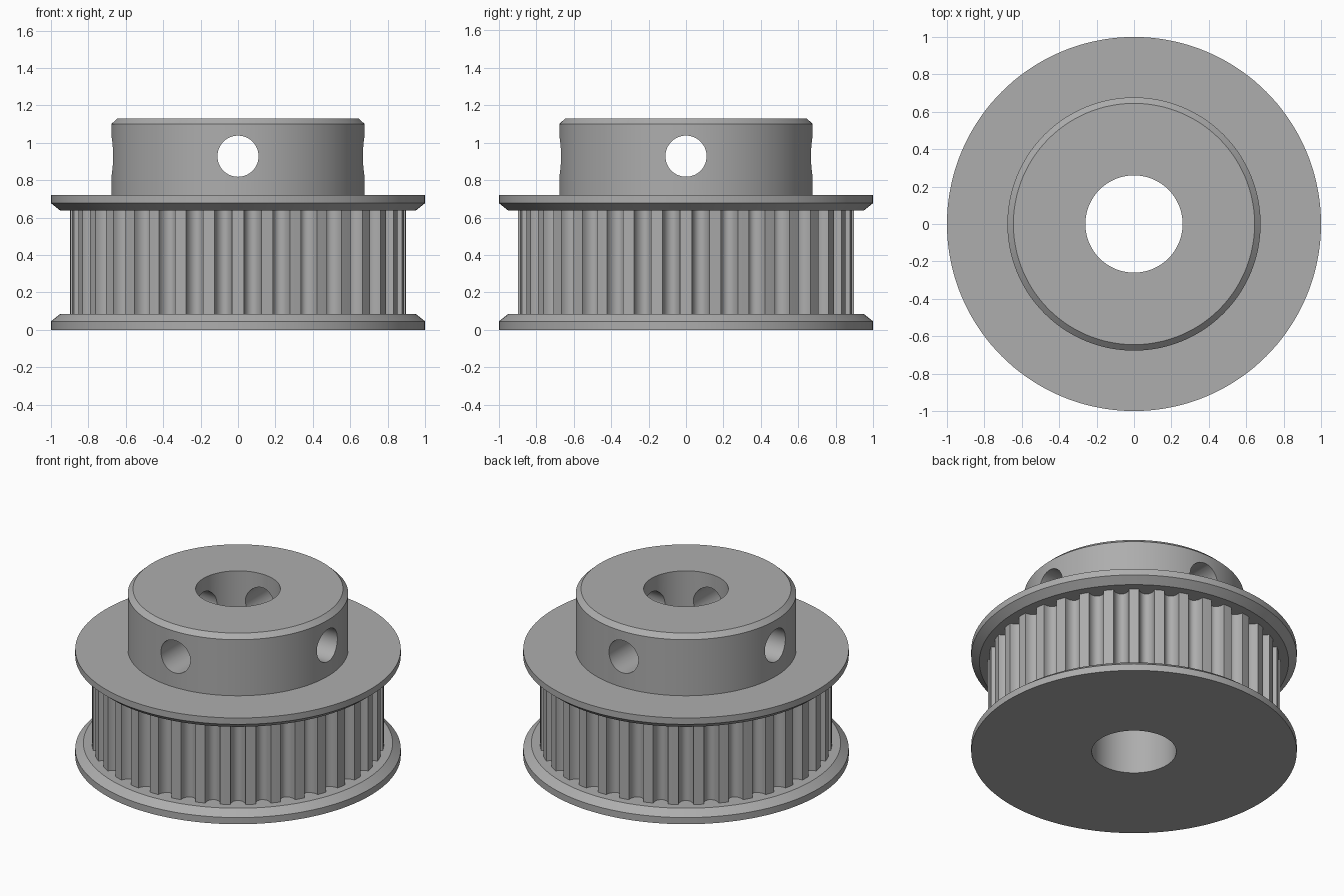
import bpy, bmesh
from math import pi, sin, cos, radians

if "Cube" in bpy.data.objects:
    bpy.data.objects.remove(bpy.data.objects["Cube"], do_unlink=True)

SEG = 144
BORE = 0.26
TEETH = 36
TOOTH_R, GROOVE_DEPTH, GROOVE_HALF = 0.897, 0.06, 0.047
FLANGE, FLANGE_LIP = 1.0, 0.95
DRUM_BOTTOM, DRUM_TOP = 0.085, 0.637

metal = bpy.data.materials.new("grey metal")
metal.use_nodes = True
GREY = (0.42, 0.42, 0.42, 1)
metal.diffuse_color = GREY
metal.node_tree.nodes["Principled BSDF"].inputs["Base Color"].default_value = GREY


def finish(name, bm):
    mesh = bpy.data.meshes.new(name)
    bm.to_mesh(mesh)
    bm.free()
    mesh.materials.append(metal)
    obj = bpy.data.objects.new(name, mesh)
    bpy.context.collection.objects.link(obj)
    return obj


def smooth(obj):
    bpy.ops.object.select_all(action='DESELECT')
    obj.select_set(True)
    bpy.context.view_layer.objects.active = obj
    bpy.ops.object.shade_smooth_by_angle(angle=radians(30))


def bridge(bm, low, high):
    for i in range(len(low)):
        j = (i + 1) % len(low)
        bm.faces.new((low[i], low[j], high[j], high[i]))


def circle(bm, r, z):
    return [bm.verts.new((r * cos(2 * pi * i / SEG), r * sin(2 * pi * i / SEG), z))
            for i in range(SEG)]


def lathe(name, profile):
    """Revolve a closed (radius, height) profile around z."""
    bm = bmesh.new()
    rings = [circle(bm, r, z) for r, z in profile]
    for k, ring in enumerate(rings):
        bridge(bm, ring, rings[(k + 1) % len(rings)])
    bmesh.ops.recalc_face_normals(bm, faces=bm.faces)
    return finish(name, bm)


# Bottom flange, bevelled towards the belt
bottom_flange = lathe("bottom_flange", [
    (BORE, 0), (FLANGE, 0), (FLANGE, 0.045), (FLANGE_LIP, DRUM_BOTTOM), (BORE, DRUM_BOTTOM)])

# Top flange and clamping hub in one turned piece
hub = lathe("hub_and_top_flange", [
    (BORE, DRUM_TOP), (FLANGE_LIP, DRUM_TOP), (FLANGE, 0.677), (FLANGE, 0.72),
    (0.677, 0.72), (0.677, 1.1), (0.645, 1.13), (BORE, 1.13)])

# Set screw holes, drilled across the hub both ways
for axis, turn in (("x", (0, pi / 2, 0)), ("y", (pi / 2, 0, 0))):
    bpy.ops.mesh.primitive_cylinder_add(vertices=48, radius=0.11, depth=1.8,
                                        location=(0, 0, 0.928), rotation=turn)
    drill = bpy.context.object
    drill.name = "screw_hole_cutter_" + axis
    drill.data.materials.append(metal)
    cut = hub.modifiers.new("screw_hole_" + axis, 'BOOLEAN')
    cut.object = drill
    cut.operation = 'DIFFERENCE'
    cut.solver = 'EXACT'
    bpy.context.view_layer.objects.active = hub
    bpy.ops.object.modifier_apply(modifier=cut.name)
    bpy.data.objects.remove(drill, do_unlink=True)

# Toothed drum: round-bottomed grooves outside, plain bore inside
bm = bmesh.new()
outline = []
STEPS = 10
for t in range(TEETH):
    middle = 2 * pi * (t + 0.5) / TEETH
    for s in range(STEPS + 1):
        a = pi * s / STEPS
        angle = middle - cos(a) * GROOVE_HALF / TOOTH_R
        r = TOOTH_R - GROOVE_DEPTH * sin(a)
        outline.append((r * cos(angle), r * sin(angle)))
    outline.append((TOOTH_R * cos(middle + pi / TEETH), TOOTH_R * sin(middle + pi / TEETH)))
walls = [[bm.verts.new((x, y, z)) for x, y in outline] for z in (DRUM_BOTTOM, DRUM_TOP)]
bridge(bm, walls[0], walls[1])
bridge(bm, circle(bm, BORE, DRUM_TOP), circle(bm, BORE, DRUM_BOTTOM))
drum = finish("toothed_drum", bm)

for part in (bottom_flange, hub, drum):
    smooth(part)
